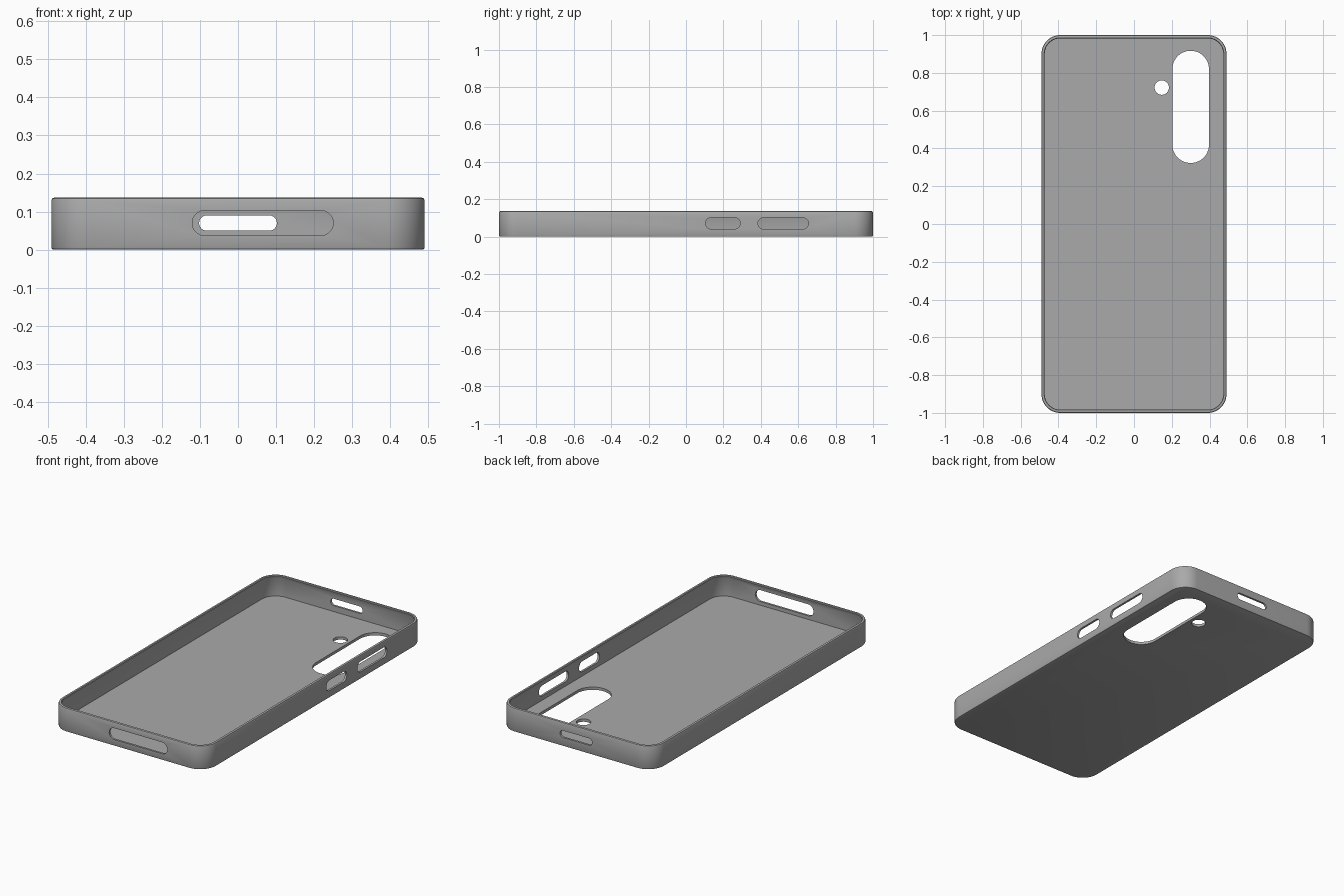
import bpy, bmesh, math
from mathutils import Matrix, Vector

cube = bpy.data.objects.get("Cube")
if cube:
    bpy.data.objects.remove(cube)

HALF_W, HALF_L, HEIGHT, RADIUS = 0.49, 1.0, 0.137, 0.1
FLOOR = 0.016

grey = bpy.data.materials.new("case grey")
grey.use_nodes = True
colour = (0.4, 0.4, 0.4, 1)
grey.diffuse_color = colour
grey.node_tree.nodes["Principled BSDF"].inputs["Base Color"].default_value = colour


def rounded_rect(hx, hy, r, steps=12):
    """Counter-clockwise outline of a rounded rectangle."""
    points = []
    for corner, (sx, sy) in enumerate([(1, 1), (-1, 1), (-1, -1), (1, -1)]):
        for i in range(steps + 1):
            a = math.pi / 2 * (corner + i / steps)
            points.append((sx * (hx - r) + r * math.cos(a),
                           sy * (hy - r) + r * math.sin(a)))
    return points


def loft(name, rings):
    """Closed solid skinned through rings of equal point count."""
    bm = bmesh.new()
    loops = [[bm.verts.new(p) for p in ring] for ring in rings]
    n = len(loops[0])
    for a, b in zip(loops, loops[1:]):
        for i in range(n):
            j = (i + 1) % n
            bm.faces.new((a[i], a[j], b[j], b[i]))
    bm.faces.new(loops[0][::-1])
    bm.faces.new(loops[-1])
    bmesh.ops.remove_doubles(bm, verts=bm.verts, dist=1e-6)
    bmesh.ops.recalc_face_normals(bm, faces=bm.faces)
    mesh = bpy.data.meshes.new(name)
    bm.to_mesh(mesh)
    bm.free()
    obj = bpy.data.objects.new(name, mesh)
    bpy.context.collection.objects.link(obj)
    return obj


# Shell section as (inset, height): outside, rounded rim, inner lip, cavity
section = [(0.006, 0), (0.0018, 0.0018), (0, 0.006)]
section += [(0, HEIGHT - 0.008), (0.0024, HEIGHT - 0.0024), (0.008, HEIGHT)]
section += [(0.014, HEIGHT - 0.001), (0.017, HEIGHT - 0.005)]
section += [(0.016, HEIGHT - 0.01), (0.012, HEIGHT - 0.018), (0.012, FLOOR)]
case = loft("phone_case", [
    [(x, y, z) for x, y in rounded_rect(HALF_W - d, HALF_L - d, RADIUS - d)]
    for d, z in section])
case.data.materials.append(grey)


def cut_slot(name, centre, length, width, radius, axis):
    """Cut a rounded slot through the shell along the given axis."""
    turn = {"Z": Matrix.Identity(3),
            "Y": Matrix.Rotation(math.pi / 2, 3, "X"),
            "X": Matrix(((0, 0, 1), (1, 0, 0), (0, 1, 0)))}[axis]
    outline = rounded_rect(length / 2, width / 2, radius)
    cutter = loft(name, [
        [turn @ Vector((x, y, depth)) + Vector(centre) for x, y in outline]
        for depth in (-0.06, 0.06)])
    cutter.hide_render = True
    mod = case.modifiers.new(name, "BOOLEAN")
    mod.operation, mod.solver, mod.object = "DIFFERENCE", "EXACT", cutter
    bpy.context.view_layer.objects.active = case
    bpy.ops.object.modifier_apply(modifier=name)
    bpy.data.objects.remove(cutter)


# Camera window and flash hole in the floor
cut_slot("camera_window", (0.3, 0.62, 0), 0.194, 0.594, 0.0969, "Z")
cut_slot("flash_hole", (0.147, 0.722, 0), 0.076, 0.076, 0.0379, "Z")
# Port and speaker slot in the front wall, small slot in the back wall
cut_slot("port_slot", (0.065, -HALF_L, 0.07), 0.37, 0.066, 0.0329, "Y")
cut_slot("back_slot", (0, HALF_L, 0.07), 0.204, 0.04, 0.0199, "Y")
# Button openings in the left wall
cut_slot("power_opening", (HALF_W, 0.197, 0.071), 0.186, 0.06, 0.0299, "X")
cut_slot("volume_opening", (HALF_W, 0.52, 0.071), 0.27, 0.06, 0.0299, "X")

bpy.ops.object.select_all(action="DESELECT")
case.select_set(True)
bpy.context.view_layer.objects.active = case
bpy.ops.object.shade_smooth_by_angle(angle=math.radians(35))
